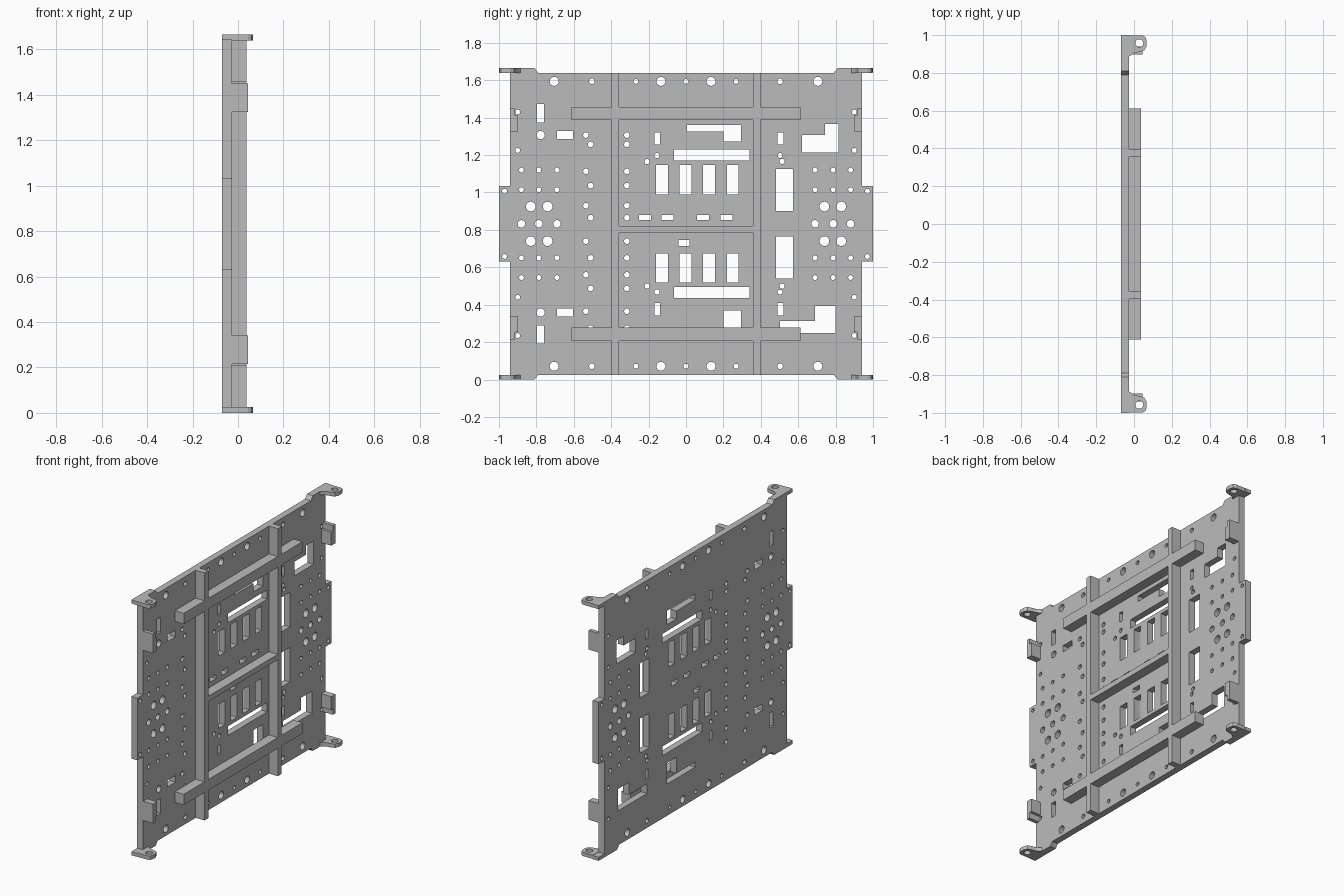
import bpy, bmesh, math
from mathutils import Matrix, Vector

if "Cube" in bpy.data.objects:
    bpy.data.objects.remove(bpy.data.objects["Cube"])

HEIGHT = 1.665
BACK, FACE, RIB_TOP, CLIP_TOP = -0.07, -0.027, 0.037, 0.045

grey = bpy.data.materials.new("light grey")
grey.use_nodes = True
colour = (0.5, 0.5, 0.5, 1)
grey.diffuse_color = colour
grey.node_tree.nodes["Principled BSDF"].inputs["Base Color"].default_value = colour

# Local profile axes (u, v, extrusion) become world (y, z, x)
SIDEWAYS = Matrix(((0, 0, 1, 0), (1, 0, 0, 0), (0, 1, 0, 0), (0, 0, 0, 1)))


def circle(u, v, r, sides=20):
    return [(u + r * math.cos(i * math.tau / sides), v + r * math.sin(i * math.tau / sides))
            for i in range(sides)]


def rect(u0, u1, v0, v1):
    return [(u0, v0), (u1, v0), (u1, v1), (u0, v1)]


def flip_v(points):
    return [(u, HEIGHT - v) for u, v in points]


def flip_u(points):
    return [(-u, v) for u, v in points]


def extruded(name, loops, low, high, turn=SIDEWAYS):
    """Fill an outline with holes and give it thickness."""
    curve = bpy.data.curves.new(name + "_profile", 'CURVE')
    curve.dimensions = '2D'
    curve.fill_mode = 'BOTH'
    curve.extrude = (high - low) / 2
    for loop in loops:
        spline = curve.splines.new('POLY')
        spline.points.add(len(loop) - 1)
        for point, (u, v) in zip(spline.points, loop):
            point.co = (u, v, 0, 1)
        spline.use_cyclic_u = True
    helper = bpy.data.objects.new(name + "_profile", curve)
    bpy.context.collection.objects.link(helper)
    graph = bpy.context.evaluated_depsgraph_get()
    mesh = bpy.data.meshes.new_from_object(helper.evaluated_get(graph))
    bpy.data.objects.remove(helper)
    mesh.name = name
    mesh.transform(turn @ Matrix.Translation(Vector((0, 0, (low + high) / 2))))
    bm = bmesh.new()
    bm.from_mesh(mesh)
    bmesh.ops.remove_doubles(bm, verts=bm.verts, dist=0.0001)
    bmesh.ops.recalc_face_normals(bm, faces=bm.faces)
    for face in bm.faces:
        face.smooth = False
    bm.to_mesh(mesh)
    bm.free()
    mesh.materials.clear()
    mesh.materials.append(grey)
    obj = bpy.data.objects.new(name, mesh)
    bpy.context.collection.objects.link(obj)
    return obj


# Panel outline: one quarter, mirrored both ways
quarter = [(.79, 1.64), (.81, HEIGHT), (1, HEIGHT), (1, 1.642), (.94, 1.642), (.94, 1.035), (1, 1.035)]
half = quarter + flip_v(quarter)[::-1]
outline = half + flip_u(half)[::-1]

holes = []


def cut(points, v=True, u=False):
    """Add a hole and its mirror images."""
    group = [points] + ([flip_v(points)] if v else [])
    if u:
        group += [flip_u(p) for p in group]
    holes.extend(group)


# Round holes along the top and bottom edges
cut(circle(0, 1.594, .013))
for y, r in ((.134, .024), (.268, .013), (.503, .015), (.705, .024)):
    cut(circle(y, 1.594, r), u=True)

# Hole clusters near both side edges
for y in (.69, .787, .88):
    for z in (1.12, 1.015):
        cut(circle(y, z, .013), u=True)
    cut(circle(y, HEIGHT / 2, .02), v=False, u=True)
for y in (.74, .83):
    cut(circle(y, .925, .026), u=True)
for y, z in ((.9, 1.225), (.9, 1.43), (.97, 1.007)):
    cut(circle(y, z, .013), u=True)

# Staggered and straight hole columns
for i, z in enumerate((1.307, 1.257, 1.113, 1.037, .93, .865, .74, .65, .56, .487, .365, .275)):
    cut(circle((-.535, -.51)[i % 2], z, .015), v=False)
    cut(circle(-.316, z, .015), v=False)

# Single holes
for y, z, r in ((-.777, 1.307, .022), (-.208, 1.165, .014), (-.155, 1.197, .014),
                (.503, 1.198, .013), (.514, 1.166, .014)):
    cut(circle(y, z, r))

# Rectangular windows shared by the upper and lower halves
for box in ((-.797, -.76, 1.375, 1.472), (-.69, -.605, 1.285, 1.328), (-.168, -.14, 1.257, 1.322),
            (.49, .52, 1.257, 1.322), (-.065, .34, 1.17, 1.23), (.48, .573, .9, 1.125)):
    cut(rect(*box))
for i in range(4):
    y = -.16 + i * .126
    cut(rect(y, y + .064, .99, 1.147))

# Small slots around the middle
for y in (-.25, -.13, .06, .185):
    cut(rect(y, y + .063, .852, .88), v=False)
cut(rect(-.04, .02, .715, .745), v=False)

# Stepped windows
for left, step, right, base, mid, tip in ((.005, .2, .295, 1.362, 1.325, 1.272),
                                          (.005, .2, .295, .232, .265, .37),
                                          (.62, .742, .815, 1.215, 1.307, 1.367),
                                          (.502, .69, .8, .25, .313, .393)):
    cut([(left, base), (right, base), (right, tip), (step, tip), (step, mid), (left, mid)], v=False)

extruded("panel", [outline] + holes, BACK, FACE)

# Upright ribs
RAIL_IN, RAIL_OUT = .358, .398
for side, name in ((1, "left"), (-1, "right")):
    rail = rect(side * RAIL_IN, side * RAIL_OUT, .025, 1.64)
    extruded(name + "_upright_rib", [rail], FACE, RIB_TOP)

# Cross ribs, fitted between and outside the uprights
extruded("middle_cross_rib", [rect(-RAIL_IN, RAIL_IN, .785, .82)], FACE, RIB_TOP)
for flip, level in ((False, "upper"), (True, "lower")):
    for part, y0, y1 in (("centre", -RAIL_IN, RAIL_IN), ("left", RAIL_OUT, .612),
                         ("right", -.612, -RAIL_OUT)):
        bar = rect(y0, y1, 1.388, 1.458)
        extruded(f"{level}_{part}_cross_rib", [flip_v(bar) if flip else bar], FACE, RIB_TOP)

# Notched edge clips and corner mounting lugs
clip = [(.94, 1.45), (.915, 1.45), (.915, 1.412), (.897, 1.412), (.897, 1.325), (.94, 1.325)]
lug = [(FACE, .998), (.045, .998), (.06, .99), (.067, .97), (.066, .94), (.055, .92),
       (.035, .912), (0, .905), (FACE, .885)]
for flip, level in ((False, "upper"), (True, "lower")):
    for side, name in ((1, "left"), (-1, "right")):
        shape = flip_v(clip) if flip else clip
        extruded(f"{level}_{name}_clip", [[(side * y, z) for y, z in shape]], FACE, CLIP_TOP)
        loops = [[(x, side * y) for x, y in loop] for loop in (lug, circle(.028, .957, .021))]
        low = 0 if flip else HEIGHT - .025
        extruded(f"{level}_{name}_lug", loops, low, low + .025, Matrix())
